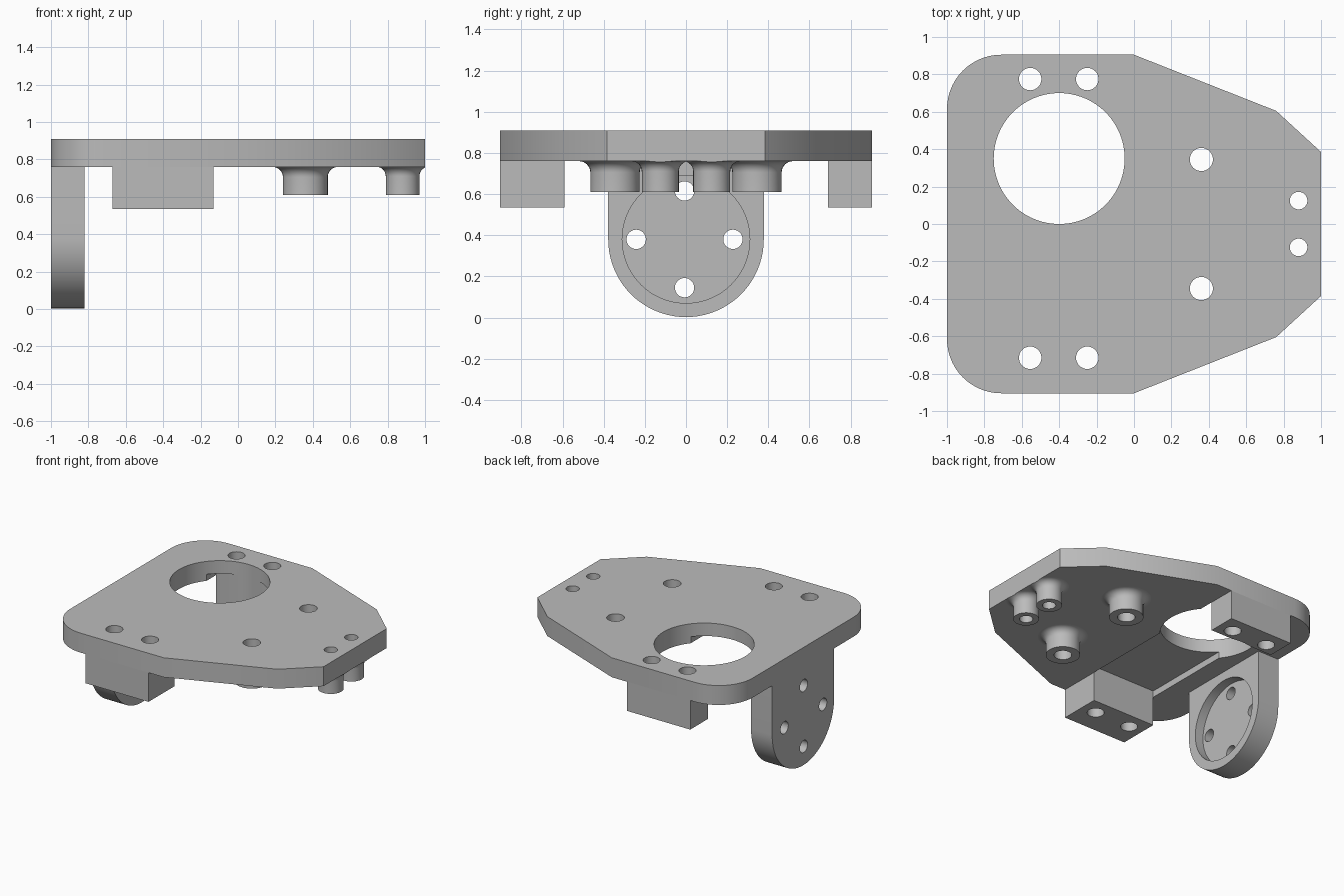
import bpy, bmesh, math
from mathutils import Matrix

cube = bpy.data.objects.get("Cube")
if cube:
    bpy.data.objects.remove(cube, do_unlink=True)

grey = bpy.data.materials.new("grey")
grey.use_nodes = True
GREY = (0.5, 0.5, 0.5, 1)
grey.diffuse_color = GREY
grey.node_tree.nodes["Principled BSDF"].inputs["Base Color"].default_value = GREY

TOP, UNDER = 0.91, 0.76      # plate top and underside
FLANGE_Z = 0.38              # centre height of the flange disc


def finish(name, bm):
    bmesh.ops.recalc_face_normals(bm, faces=bm.faces)
    mesh = bpy.data.meshes.new(name)
    bm.to_mesh(mesh)
    bm.free()
    mesh.materials.append(grey)
    obj = bpy.data.objects.new(name, mesh)
    bpy.context.collection.objects.link(obj)
    return obj


def extrude(name, points, vector):
    bm = bmesh.new()
    face = bm.faces.new([bm.verts.new(p) for p in points])
    ext = bmesh.ops.extrude_face_region(bm, geom=[face])
    bmesh.ops.translate(bm, vec=vector, verts=[v for v in ext["geom"] if isinstance(v, bmesh.types.BMVert)])
    return finish(name, bm)


def box(name, x0, x1, y0, y1, z0, z1):
    return extrude(name, [(x0, y0, z0), (x1, y0, z0), (x1, y1, z0), (x0, y1, z0)], (0, 0, z1 - z0))


def cylinder(r, start, vector, n=48):
    x, y, z = start
    ring = [(r * math.cos(i * math.tau / n), r * math.sin(i * math.tau / n)) for i in range(n)]
    if vector[2]:
        pts = [(x + a, y + b, z) for a, b in ring]
    else:
        pts = [(x, y + a, z + b) for a, b in ring]
    return extrude("cutter", pts, vector)


def cut(obj, cutters):
    # Boolean each cutter away, apply, and discard the cutters
    for c in cutters:
        c.hide_render = True
        m = obj.modifiers.new("cut", "BOOLEAN")
        m.operation, m.solver, m.object = "DIFFERENCE", "EXACT", c
    dg = bpy.context.evaluated_depsgraph_get()
    mesh = bpy.data.meshes.new_from_object(obj.evaluated_get(dg))
    obj.modifiers.clear()
    obj.data = mesh
    for c in cutters:
        bpy.data.objects.remove(c, do_unlink=True)
    return obj


def drill(x, y, r, n=32):
    return cylinder(r, (x, y, -0.2), (0, 0, 1.4), n)


def arc(cx, cy, r, a0, a1, n):
    steps = [math.radians(a0 + (a1 - a0) * i / n) for i in range(n + 1)]
    return [(cx + r * math.cos(a), cy + r * math.sin(a)) for a in steps]


parts = []
BLOCK_HOLES = [(x, y, 0.06) for x in (-0.555, -0.25) for y in (0.775, -0.715)]
# x, y, hole radius, outer radius, fillet radius
STANDOFFS = [(x, s * y, h, r, f) for s in (-1, 1)
             for x, y, h, r, f in ((0.36, 0.345, 0.062, 0.12, 0.055), (0.88, 0.125, 0.047, 0.09, 0.05))]

# Plate: tapered nose and two rounded corners
outline = [(0, -0.905), (0.76, -0.605), (1, -0.385), (1, 0.385), (0.76, 0.605), (0, 0.905)]
outline += arc(-0.71, 0.615, 0.29, 90, 180, 14) + arc(-0.71, -0.615, 0.29, 180, 270, 14)
plate = extrude("plate", [(x, y, UNDER) for x, y in outline], (0, 0, TOP - UNDER))
groove = box("cutter", -0.67, -0.13, -0.59, 0.69, 0.6, UNDER + 0.05)
holes = [drill(*h) for h in BLOCK_HOLES] + [drill(x, y, h) for x, y, h, r, f in STANDOFFS]
parts.append(cut(plate, [groove, drill(-0.4, 0.35, 0.35, 96)] + holes))

# Mounting blocks under the two long edges
for name, y0, y1, hy in (("front_block", -0.905, -0.59, -0.715), ("back_block", 0.69, 0.905, 0.775)):
    block = box(name, -0.67, -0.13, y0, y1, 0.535, UNDER)
    cutters = [drill(*h) for h in BLOCK_HOLES if h[1] == hy]
    if name == "back_block":
        cutters.append(drill(-0.4, 0.35, 0.35, 96))
    parts.append(cut(block, cutters))

# Hanging flange with a round recess and four bolt holes
profile = [(0.378, UNDER), (-0.378, UNDER)] + arc(0, FLANGE_Z, 0.378, 180, 360, 40)
flange = extrude("flange", [(-1, y, z) for y, z in profile], (0.18, 0, 0))
cutters = [cylinder(0.31, (-0.89, 0, FLANGE_Z), (0.3, 0, 0), 80)]
for dy, dz in ((1, 0), (-1, 0), (0, 1), (0, -1)):
    cutters.append(cylinder(0.047, (-1.2, -0.007 + 0.235 * dy, FLANGE_Z + 0.235 * dz), (0.6, 0, 0), 32))
parts.append(cut(flange, cutters))

# Hollow standoffs flaring into the plate
for x, y, hole, r, f in STANDOFFS:
    section = [(hole, UNDER), (hole, 0.61), (r, 0.61)] + arc(r + f, UNDER - f, f, 180, 90, 8)
    bm = bmesh.new()
    verts = [bm.verts.new((a, 0, z)) for a, z in section]
    edges = [bm.edges.new(p) for p in zip(verts, verts[1:])]
    bmesh.ops.spin(bm, geom=verts + edges, cent=(0, 0, 0), axis=(0, 0, 1), angle=math.tau, steps=32)
    bmesh.ops.remove_doubles(bm, verts=bm.verts, dist=1e-4)
    bmesh.ops.transform(bm, matrix=Matrix.Translation((x, y, 0)), verts=bm.verts)
    for v in bm.verts:
        v.co.x = min(v.co.x, 1)      # keep the flare inside the nose edge
    size = "nose" if x > 0.5 else "inner"
    parts.append(finish(f"{size}_standoff_{'front' if y < 0 else 'back'}", bm))

# Smooth curved walls, keep the edges crisp
bpy.ops.object.select_all(action="DESELECT")
for p in parts:
    p.select_set(True)
bpy.context.view_layer.objects.active = parts[0]
bpy.ops.object.shade_smooth_by_angle(angle=math.radians(30))
